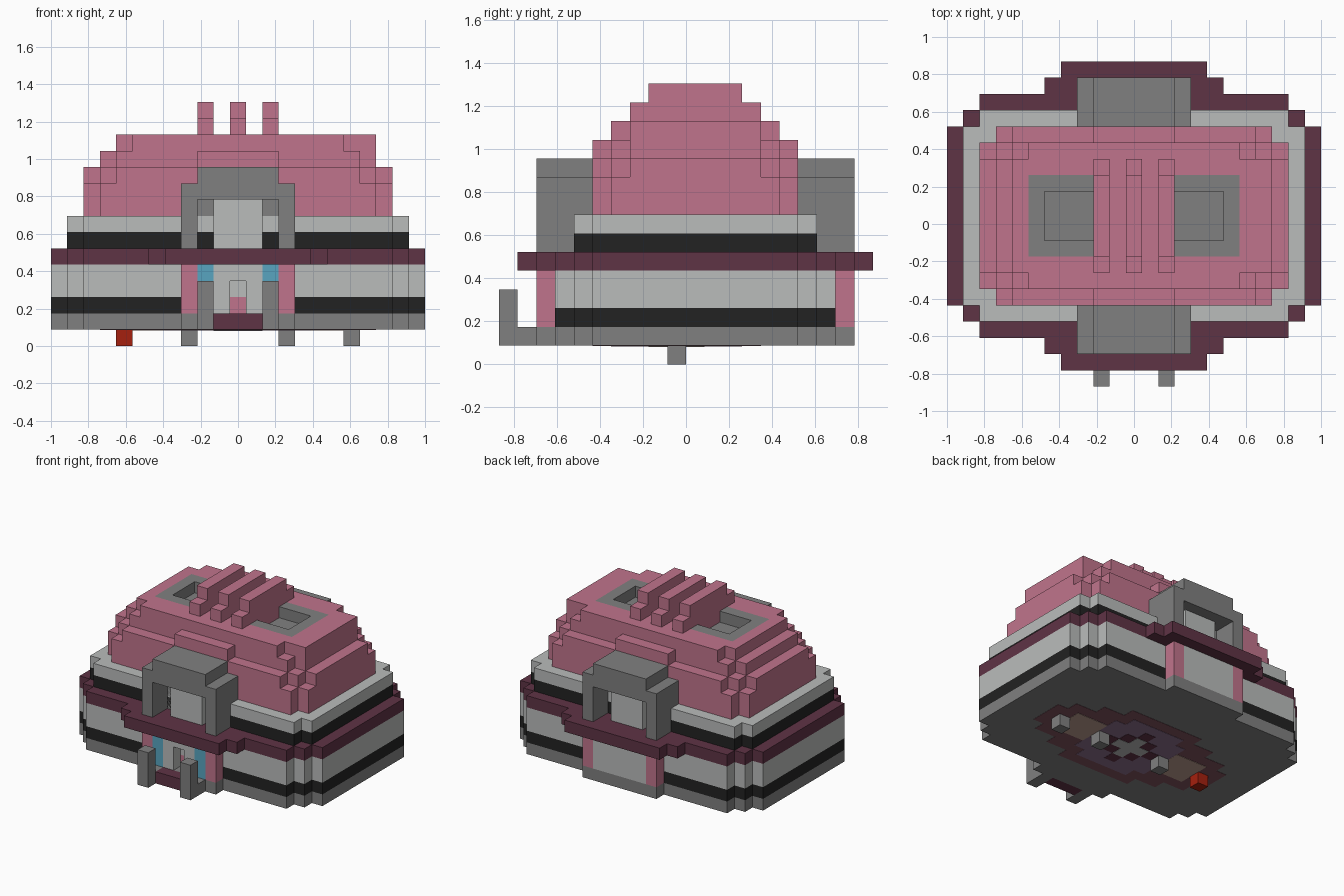
import bpy, bmesh

U = 2 / 23  # size of one block

cube = bpy.data.objects.get("Cube")
if cube:
    bpy.data.objects.remove(cube)


def material(name, rgb):
    lin = [((c / 255 + 0.055) / 1.055) ** 2.4 for c in rgb] + [1]
    m = bpy.data.materials.new(name)
    m.use_nodes = True
    m.diffuse_color = lin
    m.node_tree.nodes["Principled BSDF"].inputs["Base Color"].default_value = lin
    return m


pink = material("pink", (192, 116, 140))
light = material("light grey", (186, 188, 187))
black = material("black", (34, 34, 34))
maroon = material("maroon", (95, 51, 69))
grey = material("grey", (128, 128, 128))
blue = material("glass blue", (88, 165, 192))
red = material("red", (165, 32, 14))
rose = material("dull rose", (128, 82, 94))
purple = material("dull purple", (142, 112, 142))
tan = material("tan", (190, 158, 144))


def prism(name, outline, z0, z1, mat):
    """Extrude a plan outline, given in blocks, from z0 to z1."""
    bm = bmesh.new()
    base = bm.faces.new([bm.verts.new((x * U, y * U, z0 * U)) for x, y in outline])
    top = bmesh.ops.extrude_face_region(bm, geom=[base])["geom"]
    bmesh.ops.translate(bm, vec=(0, 0, (z1 - z0) * U),
                        verts=[v for v in top if isinstance(v, bmesh.types.BMVert)])
    bmesh.ops.recalc_face_normals(bm, faces=bm.faces)
    mesh = bpy.data.meshes.new(name)
    bm.to_mesh(mesh)
    bm.free()
    mesh.materials.append(mat)
    obj = bpy.data.objects.new(name, mesh)
    bpy.context.collection.objects.link(obj)
    return obj


def box(name, x0, x1, y0, y1, z0, z1, mat):
    return prism(name, [(x0, y0), (x1, y0), (x1, y1), (x0, y1)], z0, z1, mat)


def pair(name, x0, x1, *rest):
    box("left_" + name, x0, x1, *rest)
    box("right_" + name, -x1, -x0, *rest)


def stepped(name, hx, y0, y1, widths, z0, z1, mat):
    """Stepped-corner slab: every further half width adds one block in y."""
    steps = [(w, y0 - i, y1 + i) for i, w in enumerate([hx] + widths)]
    front, back = [], []
    for i, (w, a, b) in enumerate(steps):
        if i:
            front.append((w, steps[i - 1][1]))
            back.append((w, steps[i - 1][2]))
        front.append((w, a))
        back.append((w, b))
    half = front[::-1] + back
    return prism(name, half + [(-x, y) for x, y in reversed(half)], z0, z1, mat)


# Main walls, ledge and upper band
stepped("base", 11.5, -5, 6, [10.5, 9.5, 3.5], 1, 2, grey)
stepped("lower_stripe", 11.5, -5, 6, [10.5, 9.5], 2, 3, black)
stepped("lower_wall", 11.5, -5, 6, [10.5, 9.5], 3, 5, light)
stepped("ledge", 11.5, -5, 6, [10.5, 9.5, 5.5, 4.5], 5, 6, maroon)
stepped("upper_stripe", 10.5, -5, 6, [9.5], 6, 7, black)
stepped("upper_wall", 10.5, -5, 6, [9.5], 7, 8, light)

# Stepped roof
stepped("roof_lower", 9.5, -4, 5, [8.5], 8, 10, pink)
stepped("roof_middle", 9.5, -3, 4, [8.5, 7.5], 10, 11, pink)
stepped("roof_upper", 8.5, -3, 4, [7.5, 2.5], 11, 12, pink)
roof_top = stepped("roof_top", 7.5, -3, 4, [6.5], 12, 13, pink)
box("roof_top_side", 7.5, 8.5, -3, 4, 12, 13, pink)

# Openings in the roof top for the two grey wells
for side in (-1, 1):
    x0, x1 = sorted((side * 2.5, side * 6.5))
    cutter = box("well_cutter", x0, x1, -2, 3, 11.5, 13.5, grey)
    mod = roof_top.modifiers.new("well", "BOOLEAN")
    mod.operation, mod.solver, mod.object = "DIFFERENCE", "EXACT", cutter
    bpy.context.view_layer.objects.active = roof_top
    bpy.ops.object.modifier_apply(modifier=mod.name)
    bpy.data.objects.remove(cutter)
pair("well_floor", 2.5, 5.5, -1, 2, 12, 12.05, grey)
pair("well_outer_rim", 5.5, 6.5, -2, 3, 12, 13, grey)
pair("well_front_rim", 2.5, 5.5, -2, -1, 12, 13, grey)
pair("well_back_rim", 2.5, 5.5, 2, 3, 12, 13, grey)

# Roof fins
for i, x in enumerate((-2, 0, 2)):
    box(f"fin_{i}_lower", x - 0.5, x + 0.5, -3, 4, 13, 14, pink)
    box(f"fin_{i}_upper", x - 0.5, x + 0.5, -2, 3, 14, 15, pink)


# Arched window bays, front and back
def bay(label, wall, direction):
    def span(a, b):
        return sorted((wall + direction * a, wall + direction * b))
    pair(label + "_bay_side", 2.5, 3.5, *span(0, 3), 6, 10, grey)
    box(label + "_bay_lintel", -2.5, 2.5, *span(0, 3), 9, 11, grey)
    box(label + "_bay_back", -2.5, 2.5, *span(0, 1), 6, 9, grey)
    box(label + "_bay_panel", -1.5, 1.5, *span(1, 2), 6, 9, light)


bay("front", -5, -1)
bay("back", 6, 1)

# Entrance
pair("entrance_column", 2.5, 3.5, -8, -7, 2, 5, pink)
pair("entrance_glass", 1.5, 2.5, -8, -7, 2, 5, blue)
pair("door_jamb", 0.5, 1.5, -8, -7, 2, 5, light)
box("door_head", -0.5, 0.5, -8, -7, 4, 5, light)
box("door_upper", -0.5, 0.5, -7.08, -7, 3, 4, light)
box("door_lower", -0.5, 0.5, -7.08, -7, 2, 3, pink)
box("door_step", -1.5, 1.5, -9, -8, 1, 2, maroon)
pair("step_side", 1.5, 2.5, -9, -8, 1, 2, grey)
pair("gate_post", 1.5, 2.5, -10, -9, 1, 4, grey)

# Back wall panel
pair("back_column", 2.5, 3.5, 8, 9, 2, 5, pink)
box("back_panel", -2.5, 2.5, 8, 9, 2, 5, light)

# Feet
pair("inner_foot", 2.5, 3.5, -1, 0, 0, 1, grey)
box("left_outer_foot", 6.5, 7.5, -1, 0, 0, 1, grey)
box("right_outer_foot", -7.5, -6.5, -1, 0, 0, 1, red)

# Flat emblem under the floor
stepped("floor_rose", 8.5, -2, 1, [7.5, 5.5, 3.5], 0.98, 1, rose)
stepped("floor_purple", 4.5, -2, 1, [3.5, 2.5], 0.96, 1, purple)
pair("floor_tan", 3.5, 6.5, -2, 1, 0.95, 1, tan)
stepped("floor_maroon", 2.5, -1, 0, [1.5, 0.5], 0.94, 1, maroon)
stepped("floor_light", 1.5, -1, 0, [0.5], 0.92, 1, light)
